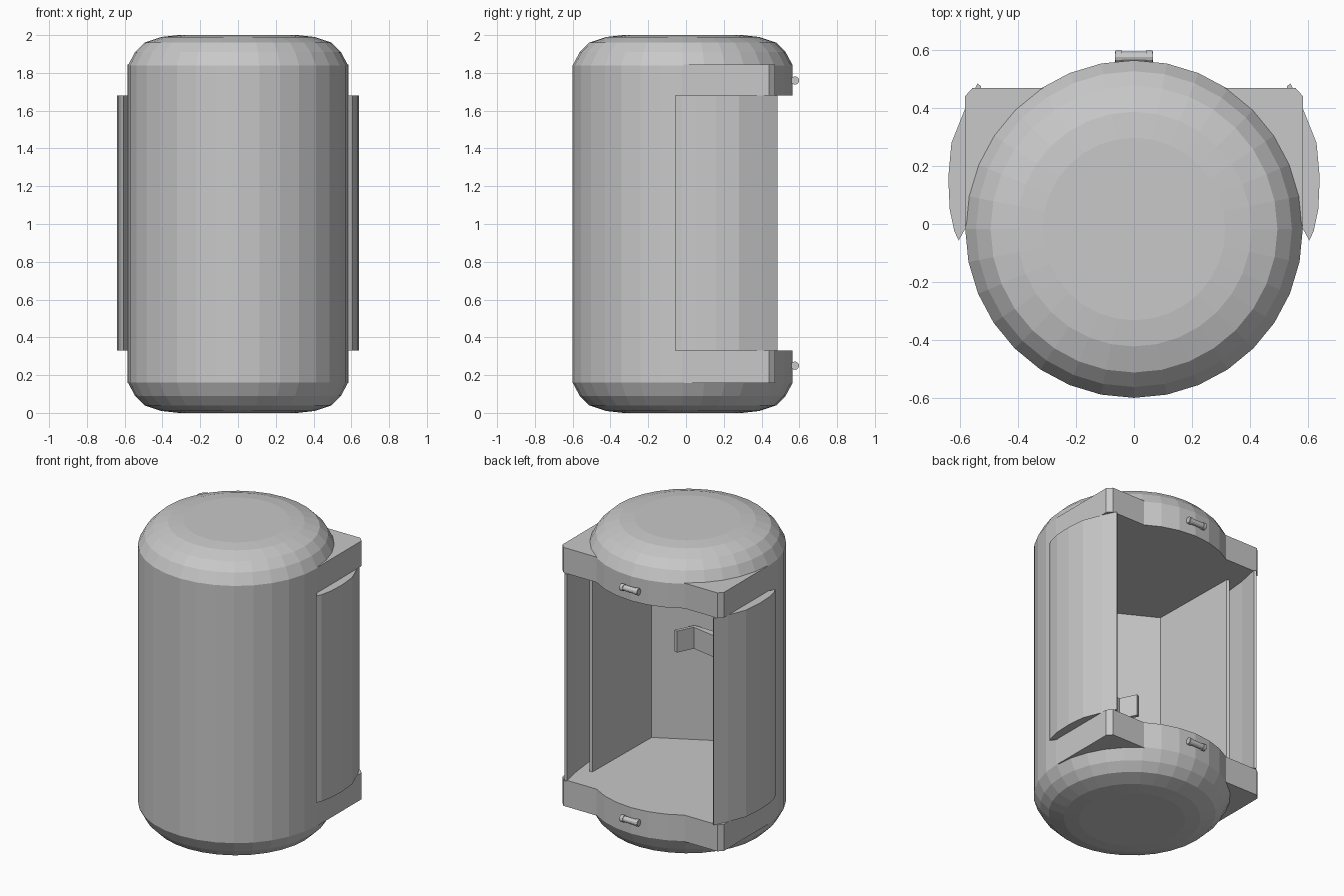
import bpy, bmesh, math

if "Cube" in bpy.data.objects:
    bpy.data.objects.remove(bpy.data.objects["Cube"])

CY = -0.0175            # y of the capsule axis
OPEN = (0.33, 1.68)     # height range of the cabin opening

grey = bpy.data.materials.new("light_grey")
grey.diffuse_color = (0.58, 0.58, 0.58, 1)
grey.use_nodes = True
grey.node_tree.nodes["Principled BSDF"].inputs["Base Color"].default_value = grey.diffuse_color


def finish(name, bm):
    bmesh.ops.recalc_face_normals(bm, faces=bm.faces)
    me = bpy.data.meshes.new(name)
    bm.to_mesh(me)
    bm.free()
    me.materials.append(grey)
    ob = bpy.data.objects.new(name, me)
    bpy.context.collection.objects.link(ob)
    return ob


def prism(name, pts, z0, z1, flip=1):
    """Extrude a flat outline from z0 to z1, optionally mirrored in x."""
    bm = bmesh.new()
    face = bm.faces.new([bm.verts.new((x * flip, y, z0)) for x, y in pts])
    ext = bmesh.ops.extrude_face_region(bm, geom=[face])
    top = [v for v in ext["geom"] if isinstance(v, bmesh.types.BMVert)]
    bmesh.ops.translate(bm, verts=top, vec=(0, 0, z1 - z0))
    return finish(name, bm)


def lathe(name, profile, sides):
    """Closed solid of revolution around the capsule axis."""
    bm = bmesh.new()
    rings = []
    for r, z in profile:
        rings.append([bm.verts.new((r * math.cos(2 * math.pi * i / sides),
                                    CY + r * math.sin(2 * math.pi * i / sides), z))
                      for i in range(sides)])
    for a, b in zip(rings, rings[1:]):
        for i in range(sides):
            j = (i + 1) % sides
            bm.faces.new((a[i], a[j], b[j], b[i]))
    bm.faces.new(rings[0])
    bm.faces.new(rings[-1])
    return finish(name, bm)


def mirrored(half):
    """Close an outline by repeating its points on the -x side."""
    return half + [(-x, y) for x, y in reversed(half) if abs(x) > 1e-6]


# Capsule body with rounded ends
upper = [(0.5825, 1.84), (0.545, 1.91), (0.495, 1.96), (0.405, 1.99), (0.315, 2.0)]
lower = [(r, 2 - z) for r, z in reversed(upper)]
body = lathe("capsule_body", lower + upper, 32)

# Cabin cut: angled front walls, straight sides, fully open at the back
cavity = mirrored([(0, -0.56), (0.465, -0.31), (0.475, 0.285),
                   (0.49, 0.293), (0.8, 0.293), (0.8, 0.8)])
cutter = prism("cabin_cutter", cavity, *OPEN)
cutter.hide_render = True
mod = body.modifiers.new("cabin", "BOOLEAN")
mod.operation = "DIFFERENCE"
mod.solver = "EXACT"
mod.object = cutter
bpy.context.view_layer.objects.active = body
bpy.ops.object.modifier_apply(modifier=mod.name)
bpy.data.objects.remove(cutter)

# Door rails (corner blocks) and the slid-open curved doors
rail = [(0.584, -0.01), (0.584, 0.44), (0.557, 0.47), (0.30, 0.47), (0.49, 0.15)]
door = [(0.605, -0.057), (0.62, -0.025), (0.636, 0.05), (0.641, 0.16),
        (0.63, 0.28), (0.582, 0.40), (0.54, 0.485), (0.527, 0.475),
        (0.557, 0.33), (0.575, 0.16), (0.582, -0.015)]
for side, s in (("right", 1), ("left", -1)):
    prism("lower_rail_" + side, rail, 0.157, OPEN[0], s)
    prism("upper_rail_" + side, rail, OPEN[1], 1.845, s)
    prism("door_" + side, door, OPEN[0], OPEN[1], s)

# Wrap-around console on the inner front wall
console = [(0, -0.42), (0.235, -0.425), (0.295, -0.305), (0.274, -0.297),
           (0.224, -0.40), (0, -0.36)]
prism("console", mirrored(console), 0.94, 1.08)

# Latches on the back: a rod with a collar near each end
for name, z in (("lower_latch", 0.25), ("upper_latch", 1.76)):
    bm = bmesh.new()
    for x, r, length in ((0, 0.018, 0.13), (-0.052, 0.022, 0.022), (0.052, 0.022, 0.022)):
        geo = bmesh.ops.create_cone(bm, cap_ends=True, segments=12,
                                    radius1=r, radius2=r, depth=length)
        for v in geo["verts"]:
            v.co = (v.co.z + x, v.co.x + 0.577, v.co.y + z)
    finish(name, bm)
